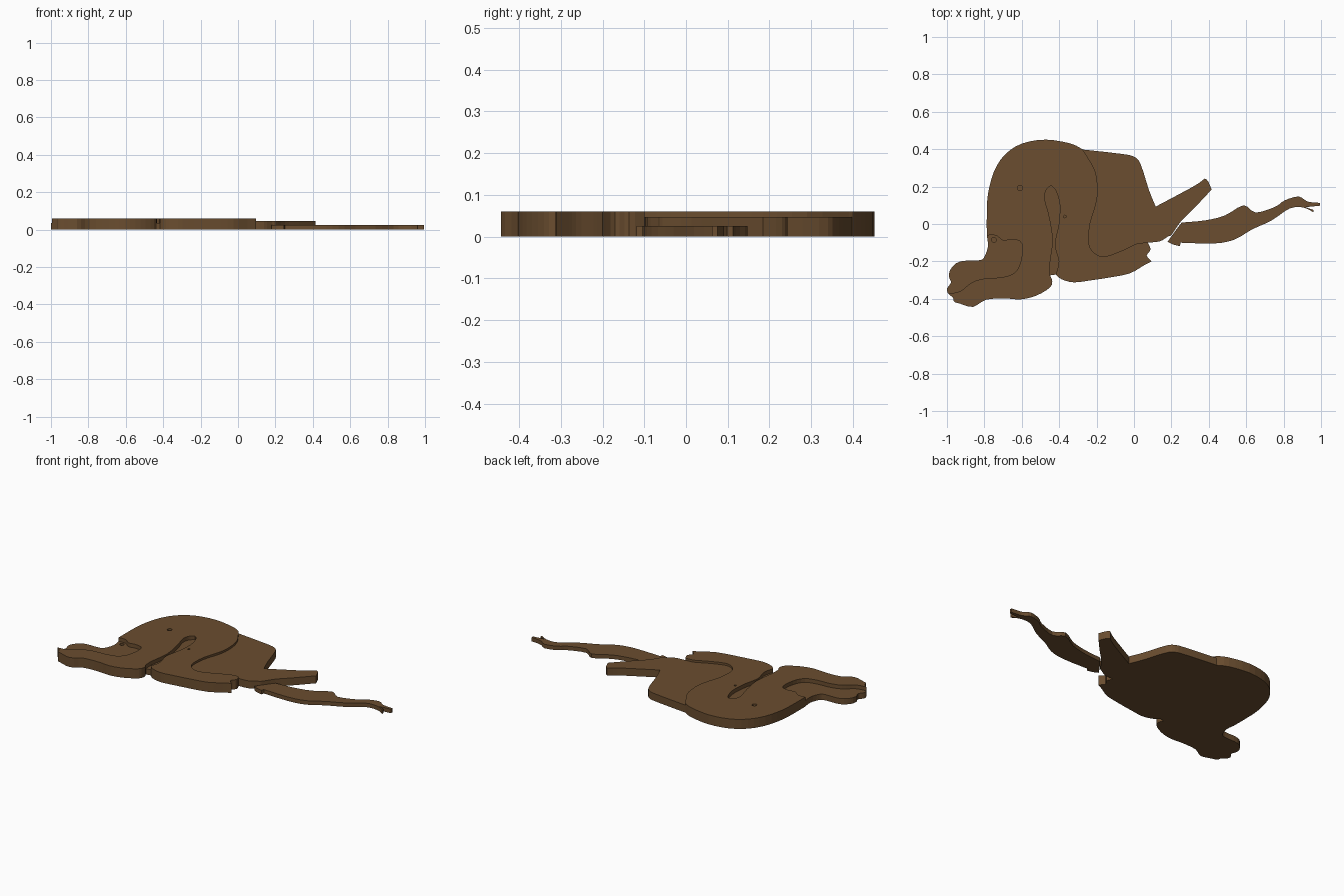
import bpy, bmesh
from mathutils import Vector

if "Cube" in bpy.data.objects:
    bpy.data.objects.remove(bpy.data.objects["Cube"])

wood = bpy.data.materials.new("brown wood")
wood.diffuse_color = (0.145, 0.075, 0.029, 1)
wood.use_nodes = True
wood.node_tree.nodes["Principled BSDF"].inputs["Base Color"].default_value = wood.diffuse_color


def smooth(pts, n=3):
    """Catmull-Rom through an open run of points; run ends stay sharp."""
    p = [Vector(q) for q in pts]
    p = [p[0]] + p + [p[-1]]
    out = []
    for a, b, c, d in zip(p, p[1:], p[2:], p[3:]):
        for i in range(n):
            t = i / n
            out.append(0.5 * (2 * b + (c - a) * t + (2 * a - 5 * b + 4 * c - d) * t * t
                              + (3 * b - a - 3 * c + d) * t ** 3))
    return out + [p[-1]]


def plate(name, runs, height):
    """Flat plate from joined outline runs, standing on z = 0."""
    pts = []
    for r in runs:
        for q in r:
            if not pts or (q - pts[-1]).length > 1e-4:
                pts.append(q)
    if (pts[0] - pts[-1]).length < 1e-4:
        pts.pop()
    bm = bmesh.new()
    face = bm.faces.new([bm.verts.new((q.x, q.y, 0)) for q in pts])
    ext = bmesh.ops.extrude_face_region(bm, geom=[face], use_keep_orig=True)
    bmesh.ops.translate(bm, vec=(0, 0, height),
                        verts=[v for v in ext["geom"] if isinstance(v, bmesh.types.BMVert)])
    bmesh.ops.triangulate(bm, faces=[f for f in bm.faces if len(f.verts) > 4])
    bmesh.ops.recalc_face_normals(bm, faces=bm.faces)
    me = bpy.data.meshes.new(name)
    bm.to_mesh(me)
    bm.free()
    me.materials.append(wood)
    ob = bpy.data.objects.new(name, me)
    bpy.context.collection.objects.link(ob)
    return ob


def peg_hole(ob, x, y, r, floor):
    """Blind round hole cut from above."""
    bpy.ops.mesh.primitive_cylinder_add(vertices=16, radius=r, depth=0.1,
                                        location=(x, y, floor + 0.05))
    cut = bpy.context.object
    cut.name = "hole_cutter"
    cut.hide_render = True
    cut.data.materials.append(wood)
    mod = ob.modifiers.new("hole", 'BOOLEAN')
    mod.operation, mod.object, mod.solver = 'DIFFERENCE', cut, 'EXACT'
    bpy.context.view_layer.objects.active = ob
    bpy.ops.object.modifier_apply(modifier=mod.name)
    bpy.data.objects.remove(cut)


# shared seams between neighbouring plates
back_curve = smooth([(-.274, .398), (-.27, .39), (-.21, .29), (-.194, .184), (-.204, .104), (-.235, 0),
                     (-.242, -.1), (-.215, -.152), (-.156, -.174), (-.05, -.136),
                     (.015, -.105), (.073, -.099)])
arm_seam = smooth([(-.787, -.061), (-.738, -.061), (-.70, -.088), (-.647, -.083),
                   (-.6, -.104), (-.605, -.2), (-.642, -.264), (-.717, -.286),
                   (-.797, -.291), (-.866, -.312), (-.93, -.36), (-.995, -.371)])
slot_left = smooth([(-.449, -.275), (-.45, -.216), (-.434, -.083), (-.455, .05),
                    (-.477, .13), (-.471, .179), (-.445, .206)])
slot_right = smooth([(-.445, .206), (-.418, .179), (-.397, .104), (-.402, 0),
                     (-.423, -.11), (-.402, -.2), (-.418, -.27)])

# main body: domed head and back, lower limb, slot, flank
dome = smooth([(-.274, .398), (-.338, .43), (-.471, .451), (-.599, .43), (-.69, .371),
               (-.749, .28), (-.781, .158), (-.787, .05), (-.787, -.061)])
limb = smooth([(-.995, -.371), (-.968, -.395), (-.962, -.415), (-.93, -.426),
               (-.86, -.443), (-.792, -.405), (-.69, -.398), (-.605, -.403),
               (-.52, -.382), (-.45, -.34), (-.437, -.305), (-.449, -.275)])
belly = smooth([(-.418, -.27), (-.386, -.296), (-.322, -.312), (-.236, -.302),
                (-.13, -.286), (-.023, -.264), (.052, -.222), (.095, -.2)])
notch = smooth([(.095, -.2), (.068, -.17), (.089, -.136), (.073, -.099)])
body = plate("body", [dome, arm_seam, limb, slot_left, slot_right, belly, notch,
                      back_curve[::-1]], 0.06)
peg_hole(body, -.61, .192, .014, .03)
peg_hole(body, -.37, .04, .007, .04)

# lower floor inside the slot
plate("slot_floor", [slot_left, slot_right], 0.036)

# lowered front arm on the left
arm_edge = smooth([(-.787, -.061), (-.781, -.12), (-.802, -.179), (-.834, -.195),
                   (-.93, -.2), (-.978, -.238), (-.99, -.28), (-.978, -.312),
                   (-1.0, -.345), (-.995, -.371)])
arm = plate("front_arm", [arm_edge, arm_seam[::-1]], 0.036)
peg_hole(arm, -.749, -.085, .013, .012)

# back plate with its upper stub
rump = smooth([(-.274, .398), (-.076, .376), (0, .36), (.036, .318), (.079, .184), (.116, .093)])
stub = smooth([(.116, .093), (.218, .147), (.33, .208), (.378, .243)])
stub_end = smooth([(.378, .243), (.395, .23), (.415, .184)])
stub_low = smooth([(.415, .184), (.325, .088), (.25, .013), (.202, -.056),
                   (.181, -.067), (.138, -.093), (.073, -.099)])
plate("back_plate", [rump, stub, stub_end, stub_low, back_curve[::-1]], 0.047)

# thin trailing leg on the right
leg_low = smooth([(.18, -.095), (.21, -.11), (.245, -.118)])
leg_under = smooth([(.25, -.1), (.43, -.104), (.538, -.083), (.629, -.03),
                    (.736, .019), (.832, .083), (.907, .088), (.96, .062)])
toes = [Vector(q) for q in [(.96, .075), (.918, .09), (.995, .098), (.995, .113)]]
leg_top = smooth([(.995, .113), (.928, .12), (.88, .147), (.805, .126), (.757, .093),
                  (.651, .061), (.586, .1), (.485, .045), (.378, .019), (.255, .008)])
leg_end = smooth([(.255, .008), (.207, -.056), (.18, -.095)])
plate("trailing_leg", [leg_low, leg_under, toes, leg_top, leg_end], 0.025)
